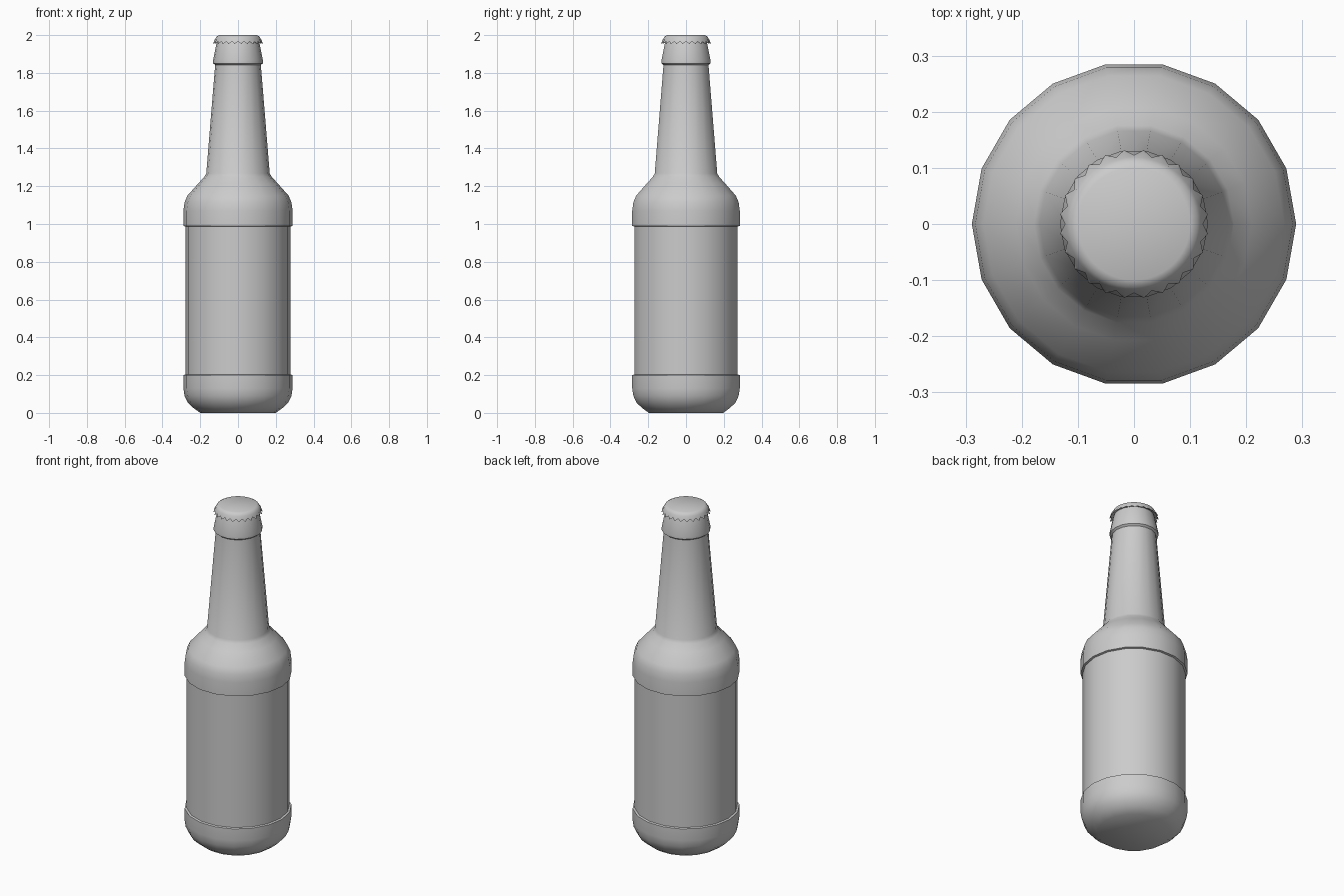
import bpy, math

if "Cube" in bpy.data.objects:
    bpy.data.objects.remove(bpy.data.objects["Cube"])


def finish(name, verts, faces, angle=35):
    mesh = bpy.data.meshes.new(name)
    mesh.from_pydata(verts, [], faces)
    obj = bpy.data.objects.new(name, mesh)
    bpy.context.collection.objects.link(obj)
    bpy.ops.object.select_all(action='DESELECT')
    obj.select_set(True)
    bpy.context.view_layer.objects.active = obj
    bpy.ops.object.mode_set(mode='EDIT')
    bpy.ops.mesh.select_all(action='SELECT')
    bpy.ops.mesh.normals_make_consistent(inside=False)
    bpy.ops.object.mode_set(mode='OBJECT')
    bpy.ops.object.shade_smooth_by_angle(angle=math.radians(angle))
    return obj


def lathe(name, rings, n, angle=35):
    # each ring is a function of the segment index giving (radius, z)
    verts, faces = [], []
    for ring in rings:
        for i in range(n):
            r, z = ring(i)
            a = 2 * math.pi * i / n
            verts.append((r * math.cos(a), r * math.sin(a), z))
    for k in range(len(rings) - 1):
        for i in range(n):
            j = (i + 1) % n
            faces.append((k*n + i, k*n + j, (k+1)*n + j, (k+1)*n + i))
    faces.append(tuple(reversed(range(n))))
    faces.append(tuple(range((len(rings) - 1) * n, len(rings) * n)))
    return finish(name, verts, faces, angle)


def plain(r, z):
    return lambda i: (r, z)


# glass bottle: rounded heel, recessed label panel, shoulder, neck, collar
profile = [(.20, .005), (.237, .027), (.265, .053), (.283, .09), (.289, .13),
           (.289, .20), (.278, .203), (.278, .987), (.289, .99),
           (.289, 1.07), (.283, 1.115), (.268, 1.15), (.21, 1.215),
           (.178, 1.25), (.168, 1.268), (.121, 1.842),
           (.132, 1.851), (.132, 1.866), (.114, 1.955), (.108, 1.97)]
profile[0] = (.20, 0.0)
lathe("bottle", [plain(r, z) for r, z in profile], 18, 40)

# crown cap: fluted skirt with alternating long and short points
TEETH = 24
cap = [plain(.110, 1.968),
       lambda i: (.133, 1.953) if i % 2 else (.123, 1.966),
       lambda i: (.128, 1.969) if i % 2 else (.122, 1.970),
       plain(.119, 1.983), plain(.113, 1.993), plain(.100, 2.0)]
lathe("cap", cap, TEETH * 2)
